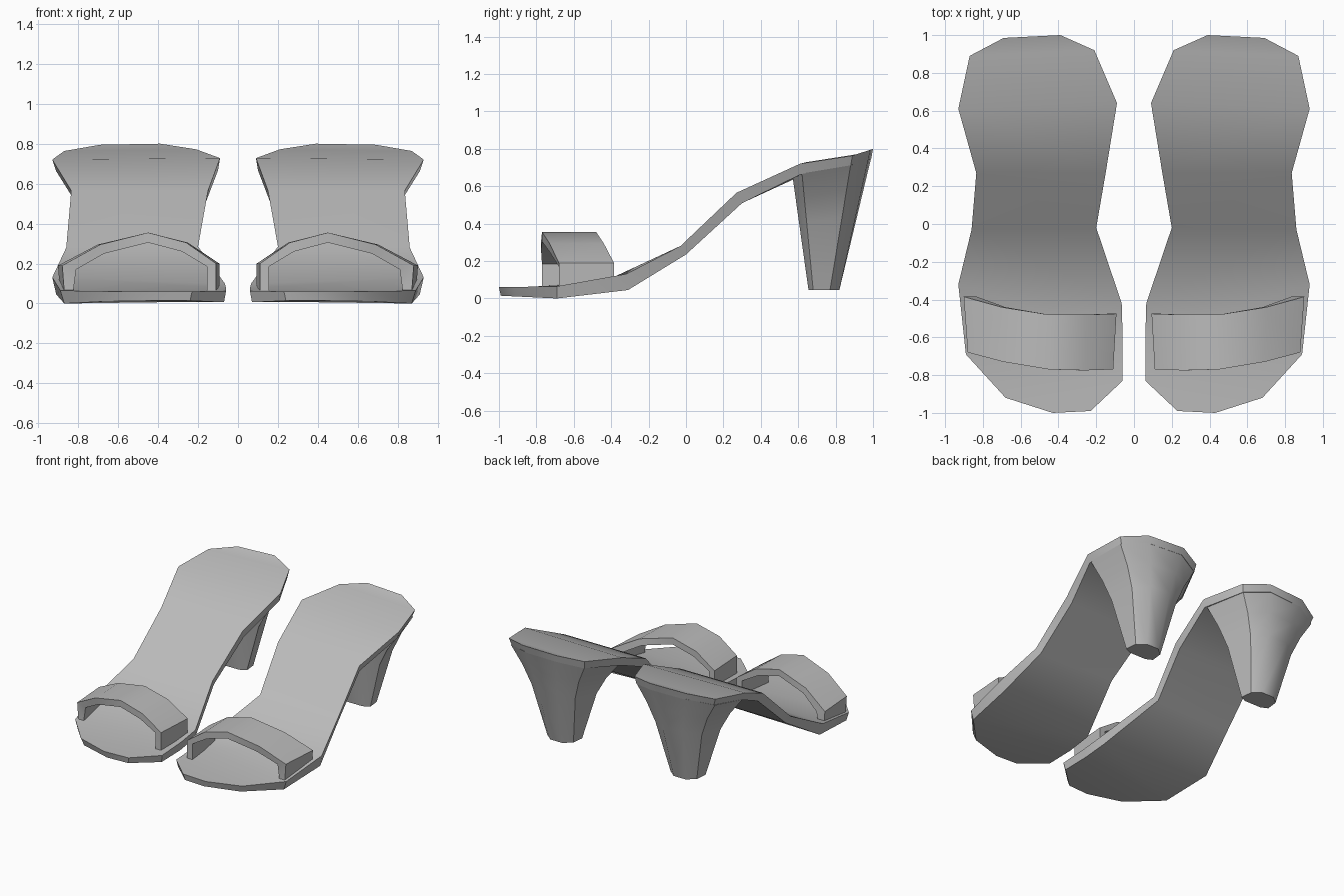
import bpy
import bmesh
import math

cube = bpy.data.objects.get("Cube")
if cube:
    bpy.data.objects.remove(cube, do_unlink=True)

GREY = (0.5, 0.5, 0.5, 1.0)
mat = bpy.data.materials.new("plain grey")
mat.use_nodes = True
mat.diffuse_color = GREY
mat.node_tree.nodes["Principled BSDF"].inputs["Base Color"].default_value = GREY


def height(profile, y):
    """Height of a (y, z) profile at y."""
    for (y0, z0), (y1, z1) in zip(profile, profile[1:]):
        if y <= y1:
            return z0 + (z1 - z0) * max(0, (y - y0) / (y1 - y0))
    return profile[-1][1]


def loft(name, rings, side):
    """Skin closed rings of equal size, cap the ends; side -1 mirrors in x."""
    bm = bmesh.new()
    loops = [[bm.verts.new((x * side, y, z)) for x, y, z in r] for r in rings]
    n = len(loops[0])
    for a, b in zip(loops, loops[1:]):
        for i in range(n):
            j = (i + 1) % n
            bm.faces.new((a[i], a[j], b[j], b[i]))
    bm.faces.new(loops[0])
    bm.faces.new(loops[-1])
    bmesh.ops.recalc_face_normals(bm, faces=bm.faces)
    mesh = bpy.data.meshes.new(name)
    bm.to_mesh(mesh)
    bm.free()
    mesh.materials.append(mat)
    obj = bpy.data.objects.new(name, mesh)
    bpy.context.collection.objects.link(obj)
    bpy.ops.object.select_all(action="DESELECT")
    obj.select_set(True)
    bpy.context.view_layer.objects.active = obj
    bpy.ops.object.shade_smooth_by_angle(angle=math.radians(35))


# Sole: side profiles of the upper and lower surface
TOP = [(-1, .06), (-.69, .065), (-.37, .105), (-.02, .285), (.27, .565),
       (.62, .725), (.9, .765), (1, .8)]
BOTTOM = [(-1, .015), (-.69, 0), (-.31, .045), (0, .235), (.3, .51),
          (.6, .66), (.9, .71), (1, .75)]
# Rows from toe to heel: inner x, y, outer x, y, and lean of the edge in y
ROWS = [(.23, -.99, .43, -1, .01), (.06, -.83, .68, -.92, .01),
        (.06, -.6, .89, -.69, 0), (.065, -.42, .93, -.32, .01),
        (.2, -.02, .86, -.03, .03), (.15, .27, .835, .27, .03),
        (.09, .64, .93, .61, 0), (.21, .92, .87, .89, -.01),
        (.39, 1, .69, .985, -.01)]


def sole_ring(xi, yi, xo, yo, lean):
    inset = .02
    return [(xi, yi, height(TOP, yi)), (xo, yo, height(TOP, yo)),
            (xo - inset, yo + lean, height(BOTTOM, yo + lean)),
            (xi + inset / 2, yi + lean, height(BOTTOM, yi + lean))]


sole = [sole_ring(*r) for r in ROWS]

# Heel: plan outlines where it meets the sole and where it meets the floor
HEEL_TOP = [(.36, .57), (.7, .57), (.91, .62), (.86, .88), (.68, .975),
            (.4, .99), (.22, .91), (.11, .65)]
HEEL_FOOT = [(.45, .655), (.59, .655), (.64, .68), (.63, .77), (.57, .82),
             (.47, .82), (.41, .77), (.4, .68)]
FOOT_Z = .045


def heel_ring(across, down):
    ring = []
    for (x0, y0), (x1, y1) in zip(HEEL_TOP, HEEL_FOOT):
        z = height(BOTTOM, y0) + .005
        ring.append((x0 + (x1 - x0) * across, y0 + (y1 - y0) * down,
                     z + (FOOT_Z - z) * down))
    return ring


heel = [heel_ring(0, 0), heel_ring(.35, .2), heel_ring(.62, .42), heel_ring(1, 1)]

# Toe strap: outer x, z, inner x, z, front y, back y, for points along the arch
ARCH = [(.11, .06, .155, .06, -.77, -.475), (.11, .2, .155, .185, -.77, -.475),
        (.26, .305, .28, .26, -.775, -.48), (.45, .355, .45, .305, -.77, -.48),
        (.69, .295, .67, .25, -.73, -.44), (.88, .19, .81, .17, -.68, -.385),
        (.87, .06, .825, .06, -.68, -.385)]


def strap_ring(xo, zo, xi, zi, front, back):
    flare = .05 * (xo - .45)
    return [(xo, front, zo), (xi, front, zi),
            (xi + flare, back, zi), (xo + flare, back, zo)]


strap = [strap_ring(*a) for a in ARCH]

for label, side in (("left", 1), ("right", -1)):
    loft(label + "_sole", sole, side)
    loft(label + "_heel", heel, side)
    loft(label + "_toe_strap", strap, side)
